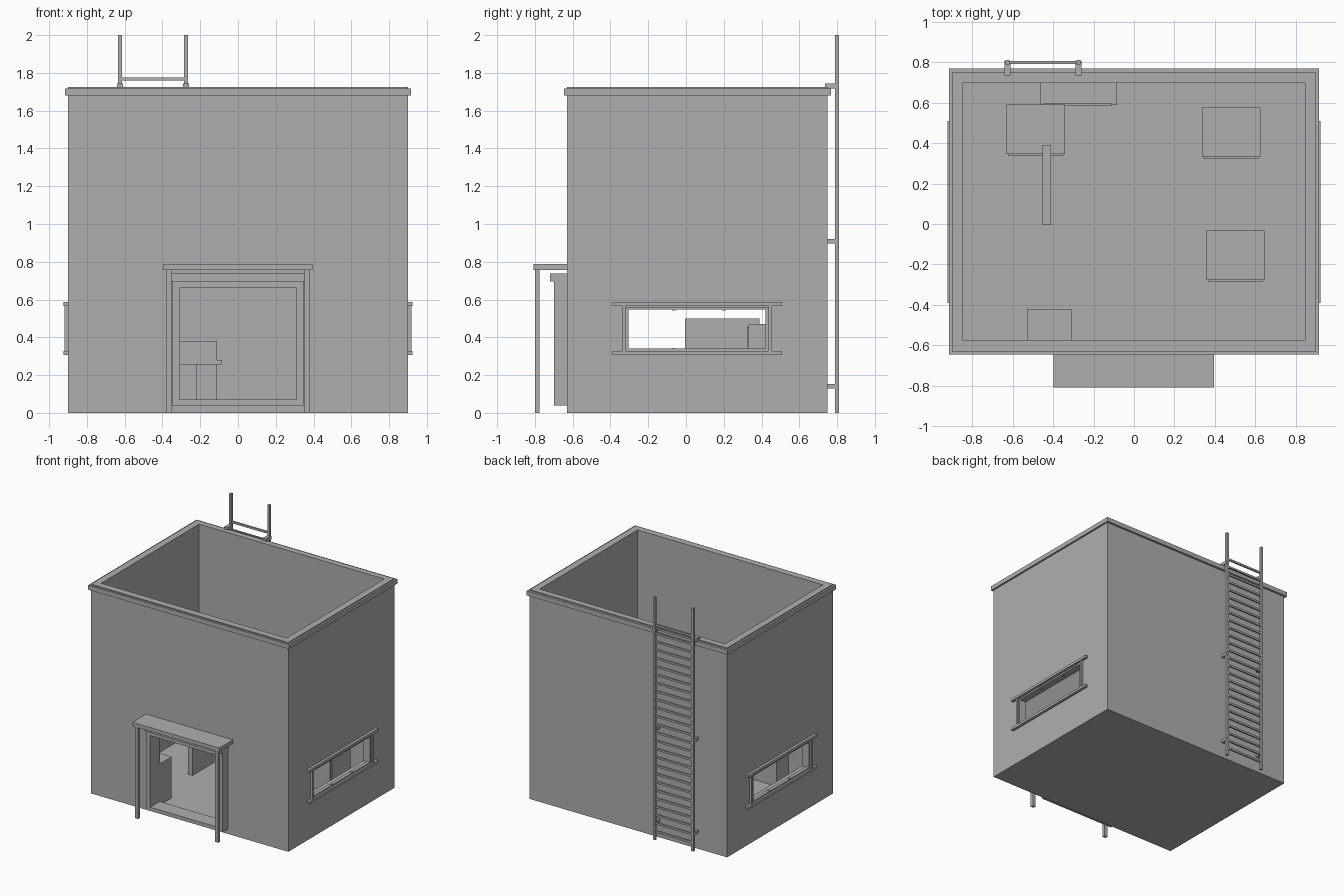
import bpy
import bmesh

old = bpy.data.objects.get("Cube")
if old:
    bpy.data.objects.remove(old, do_unlink=True)

GREY = (0.43, 0.43, 0.43, 1.0)
grey = bpy.data.materials.new("plain_grey")
grey.use_nodes = True
grey.diffuse_color = GREY
grey.node_tree.nodes["Principled BSDF"].inputs["Base Color"].default_value = GREY


def box(name, x, y, z):
    """Axis-aligned box from (low, high) ranges."""
    bm = bmesh.new()
    bmesh.ops.create_cube(bm, size=1)
    for v in bm.verts:
        for i, (lo, hi) in enumerate((x, y, z)):
            v.co[i] = hi if v.co[i] > 0 else lo
    mesh = bpy.data.meshes.new(name)
    bm.to_mesh(mesh)
    bm.free()
    mesh.materials.append(grey)
    obj = bpy.data.objects.new(name, mesh)
    bpy.context.collection.objects.link(obj)
    return obj


def cut(obj, x, y, z):
    """Subtract a box and keep the finished mesh."""
    cutter = box("cutter", x, y, z)
    cutter.hide_render = True
    mod = obj.modifiers.new("cut", 'BOOLEAN')
    mod.operation = 'DIFFERENCE'
    mod.solver = 'EXACT'
    mod.object = cutter
    bpy.context.view_layer.update()
    graph = bpy.context.evaluated_depsgraph_get()
    mesh = bpy.data.meshes.new_from_object(obj.evaluated_get(graph))
    obj.modifiers.clear()
    obj.data = mesh
    bpy.data.objects.remove(cutter, do_unlink=True)


def mirrored(s, lo, hi):
    return tuple(sorted((s * lo, s * hi)))


FRONT, BACK, SIDE, TOP, FLOOR = -0.63, 0.75, 0.9, 1.725, 0.04
SIDES = (("left", 1), ("right", -1))

# Open-topped shell with a doorway and two side windows
shell = box("building_shell", (-SIDE, SIDE), (FRONT, BACK), (0, TOP))
cut(shell, (-0.845, 0.845), (-0.575, 0.7), (FLOOR, 2))
cut(shell, (-0.31, 0.31), (-0.7, -0.5), (0.07, 0.66))
cut(shell, (-1, 1), (-0.305, 0.42), (0.335, 0.55))

# Parapet trim around the top
trim = box("parapet_trim", (-0.915, 0.915), (-0.645, 0.768), (1.68, 1.717))
cut(trim, (-0.89, 0.89), (-0.62, 0.74), (1.6, 1.8))

# Door surround and canopy
box("door_header", (-0.355, 0.355), (-0.72, FRONT), (0.695, 0.737))
surround = box("door_frame", (-0.35, 0.35), (-0.7, FRONT), (0.04, 0.695))
cut(surround, (-0.31, 0.31), (-0.8, -0.6), (0.07, 0.66))
box("canopy", (-0.398, 0.395), (-0.808, FRONT), (0.757, 0.788))
for side, s in SIDES:
    box(side + "_canopy_post", mirrored(s, 0.352, 0.38), (-0.8, -0.775), (0, 0.757))

# Window surrounds on both sides
for side, s in SIDES:
    for part, z in (("head", 0.566), ("sill", 0.306)):
        box(side + "_window_" + part, mirrored(s, 0.89, 0.923), (-0.39, 0.508), (z, z + 0.021))
    for part, y in (("front", -0.34), ("back", 0.436)):
        box(side + "_window_" + part + "_post", mirrored(s, 0.89, 0.918), (y, y + 0.02), (0.327, 0.566))
    frame = box(side + "_window_frame", mirrored(s, 0.88, 0.908), (-0.322, 0.436), (0.327, 0.56))
    cut(frame, (-1, 1), (-0.305, 0.42), (0.34, 0.547))
    for y in (-0.065, 0.2):
        for z in (0.335, 0.543):
            box(side + "_window_catch", mirrored(s, 0.885, 0.905), (y - 0.01, y + 0.01), (z, z + 0.009))

# Ladder on the back wall
for x in (-0.625, -0.275):
    box("ladder_rail", (x - 0.01, x + 0.01), (0.788, 0.81), (0, 2))
    for z in (0.142, 0.908):
        box("ladder_bracket", (x - 0.013, x + 0.013), (BACK, 0.805), (z - 0.012, z + 0.012))
    box("ladder_top_bracket", (x - 0.015, x + 0.015), (0.735, 0.805), (1.717, 1.745))
for i in range(26):
    z = 0.068 + i * 0.068
    box("ladder_rung", (-0.62, -0.28), (0.792, 0.806), (z - 0.008, z + 0.008))

# Cabinets with thin door plates
for name, x, y, top in (("back_left_cabinet", 0.335, 0.33, 0.47),
                        ("middle_left_cabinet", 0.355, -0.277, 0.3),
                        ("back_right_cabinet", -0.632, 0.345, 0.46)):
    box(name, (x, x + 0.29), (y, y + 0.245), (FLOOR, top))
    box(name + "_door", (x + 0.01, x + 0.28), (y - 0.008, y), (FLOOR + 0.02, top - 0.015))
box("front_locker", (-0.53, -0.31), (-0.575, -0.42), (FLOOR, 0.38))

# Partition and wall desk
box("partition", (-0.453, -0.41), (-0.005, 0.39), (FLOOR, 0.5))
box("desk_top", (-0.463, -0.085), (0.588, 0.7), (0.257, 0.28))
box("desk_screen", (-0.445, -0.11), (0.584, 0.598), (0.257, 0.38))
box("desk_pedestal", (-0.22, -0.11), (0.6, 0.7), (FLOOR, 0.257))
